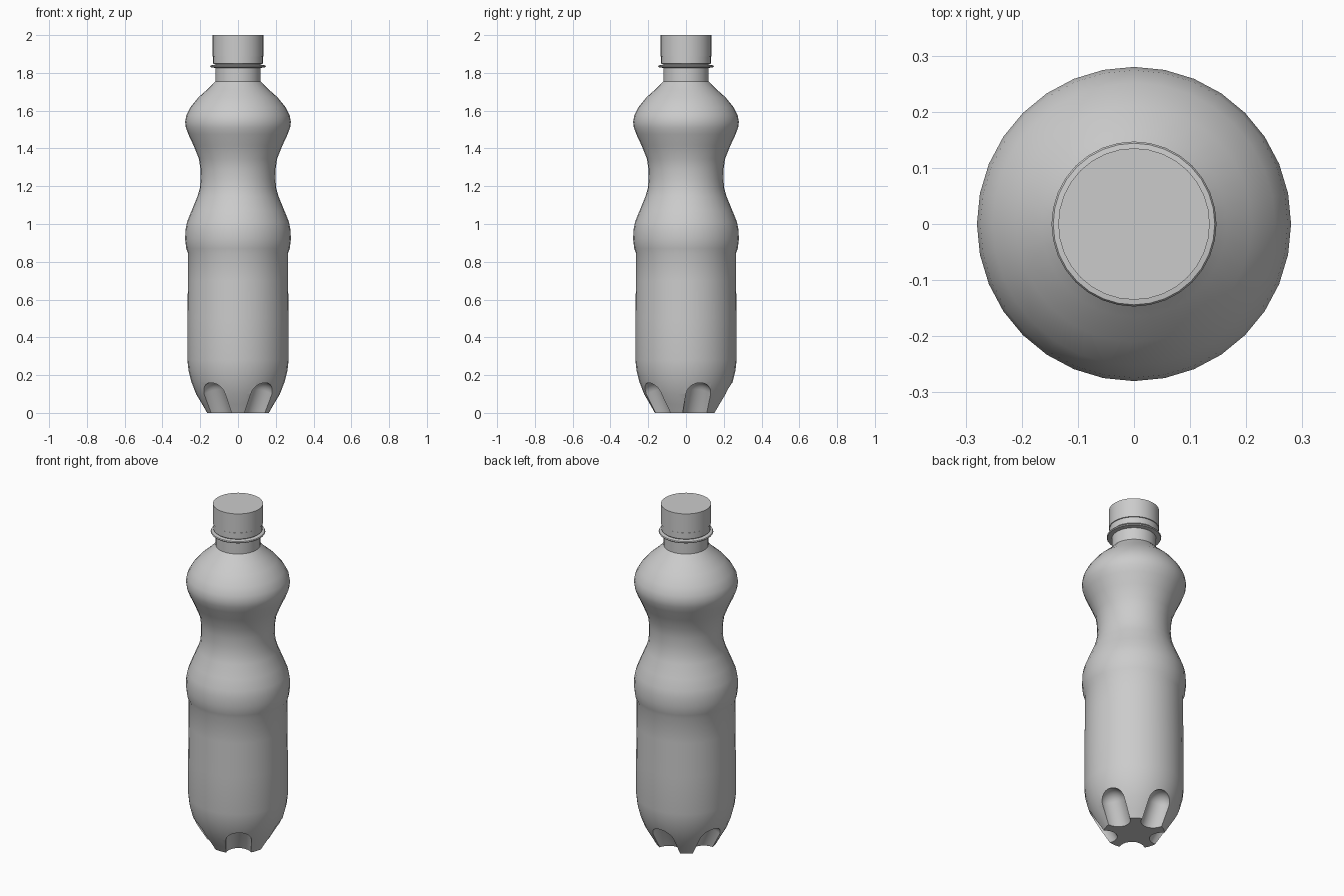
import bpy, bmesh
from math import pi, sin, cos, radians
from mathutils import Vector

if "Cube" in bpy.data.objects:
    bpy.data.objects.remove(bpy.data.objects["Cube"])


def add_object(name, bm):
    bmesh.ops.recalc_face_normals(bm, faces=bm.faces)
    mesh = bpy.data.meshes.new(name)
    bm.to_mesh(mesh)
    bm.free()
    obj = bpy.data.objects.new(name, mesh)
    bpy.context.collection.objects.link(obj)
    return obj


def lathe(name, profile, n=32):
    """Closed solid of revolution from (radius, z) points, capped at both ends."""
    bm = bmesh.new()
    rings = [[bm.verts.new((r * cos(2 * pi * i / n), r * sin(2 * pi * i / n), z))
              for i in range(n)] for r, z in profile]
    for a, b in zip(rings, rings[1:]):
        for i in range(n):
            j = (i + 1) % n
            bm.faces.new((a[i], a[j], b[j], b[i]))
    bm.faces.new(rings[0][::-1])
    bm.faces.new(rings[-1])
    return add_object(name, bm)


def smooth(obj, angle=30):
    bpy.ops.object.select_all(action='DESELECT')
    bpy.context.view_layer.objects.active = obj
    obj.select_set(True)
    bpy.ops.object.shade_smooth_by_angle(angle=radians(angle))


# Bottle body with two bulges, a waist and a neck
body = lathe("bottle_body", [
    (0.165, 0), (0.19, 0.045), (0.222, 0.10), (0.247, 0.165), (0.262, 0.225),
    (0.268, 0.28), (0.268, 0.50), (0.265, 0.70), (0.265, 0.845), (0.274, 0.87),
    (0.28, 0.92), (0.278, 0.97), (0.27, 1.01), (0.246, 1.07), (0.215, 1.145),
    (0.202, 1.19), (0.198, 1.24), (0.199, 1.29), (0.207, 1.345), (0.235, 1.415),
    (0.263, 1.475), (0.276, 1.51), (0.28, 1.54), (0.274, 1.575), (0.252, 1.618),
    (0.21, 1.67), (0.165, 1.71), (0.12, 1.755), (0.12, 1.90)])

# Five round-ended grooves around the foot
tip = Vector((0.217, 0, 0.095))
direction = Vector((0.44, 0, 0.9)).normalized()
for k in range(5):
    bm = bmesh.new()
    bmesh.ops.create_uvsphere(bm, u_segments=24, v_segments=16, radius=0.07)
    for v in bm.verts:
        if v.co.z < -1e-4:          # stretch the lower half into a capsule
            v.co.z -= 0.25
    turn = Vector((0, 0, 1)).rotation_difference(direction)
    for v in bm.verts:
        v.co = turn @ v.co + tip
    cutter = add_object("groove_cutter", bm)
    cutter.rotation_euler.z = radians(18 + 72 * k)
    cutter.hide_render = True
    bpy.context.view_layer.objects.active = body
    mod = body.modifiers.new("groove", 'BOOLEAN')
    mod.operation = 'DIFFERENCE'
    mod.solver = 'EXACT'
    mod.object = cutter
    bpy.ops.object.modifier_apply(modifier=mod.name)
    bpy.data.objects.remove(cutter)

# Neck flange, tamper band and screw cap
flange = lathe("neck_flange", [(0.118, 1.826), (0.144, 1.83), (0.147, 1.835),
                               (0.144, 1.84), (0.118, 1.844)])
band = lathe("tamper_band", [(0.128, 1.846), (0.132, 1.85), (0.132, 1.886), (0.128, 1.888)])
cap = lathe("screw_cap", [(0.135, 1.888), (0.135, 2.0)])

for part in (body, flange, band, cap):
    smooth(part)
